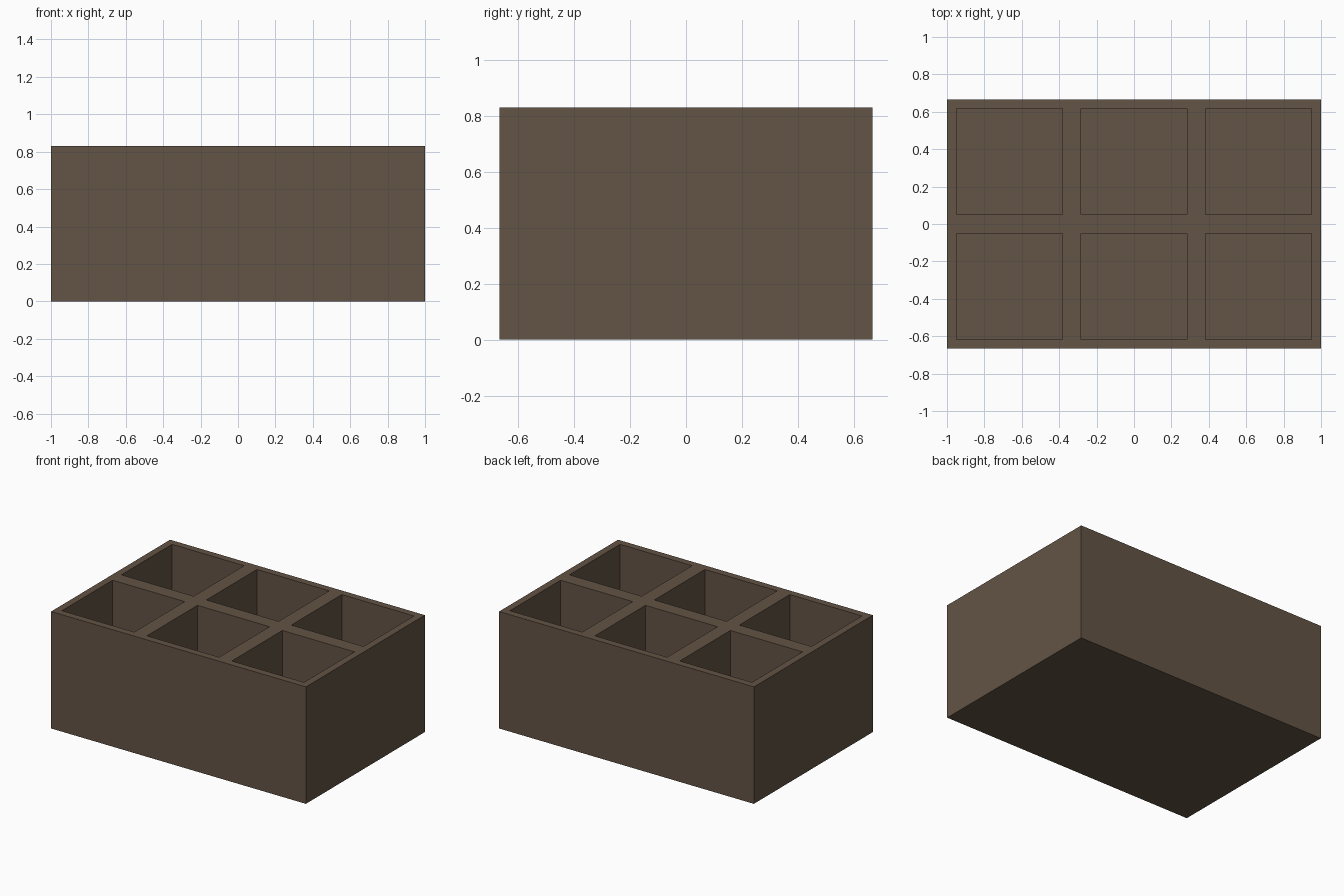
import bpy, bmesh
from mathutils import Matrix, Vector

if "Cube" in bpy.data.objects:
    bpy.data.objects.remove(bpy.data.objects["Cube"])

CELL, HEIGHT, WALL, FLOOR = 2 / 3, 0.83, 0.05, 0.05

brown = bpy.data.materials.new("brown")
brown.diffuse_color = (0.125, 0.087, 0.06, 1)
brown.use_nodes = True
brown.node_tree.nodes["Principled BSDF"].inputs["Base Color"].default_value = brown.diffuse_color


def tray_row(name, y):
    bm = bmesh.new()
    # solid block, sliced into three cells
    size = Matrix.Diagonal((3 * CELL, CELL, HEIGHT, 1))
    bmesh.ops.create_cube(bm, size=1, matrix=Matrix.Translation((0, y, HEIGHT / 2)) @ size)
    for x in (-CELL / 2, CELL / 2):
        bmesh.ops.bisect_plane(bm, geom=bm.verts[:] + bm.edges[:] + bm.faces[:],
                               plane_co=(x, 0, 0), plane_no=(1, 0, 0))
    bm.normal_update()
    # inset each top cell and sink it to make an open pocket
    tops = [f for f in bm.faces if f.normal.z > 0.9]
    bmesh.ops.inset_individual(bm, faces=tops, thickness=WALL, use_even_offset=True)
    sunk = bmesh.ops.extrude_discrete_faces(bm, faces=tops)["faces"]
    bmesh.ops.translate(bm, verts=list({v for f in sunk for v in f.verts}),
                        vec=Vector((0, 0, FLOOR - HEIGHT)))
    bmesh.ops.recalc_face_normals(bm, faces=bm.faces[:])
    mesh = bpy.data.meshes.new(name)
    bm.to_mesh(mesh)
    bm.free()
    mesh.materials.append(brown)
    bpy.context.collection.objects.link(bpy.data.objects.new(name, mesh))


# two rows of three pockets, back to back
tray_row("front_pocket_row", -CELL / 2)
tray_row("back_pocket_row", CELL / 2)
